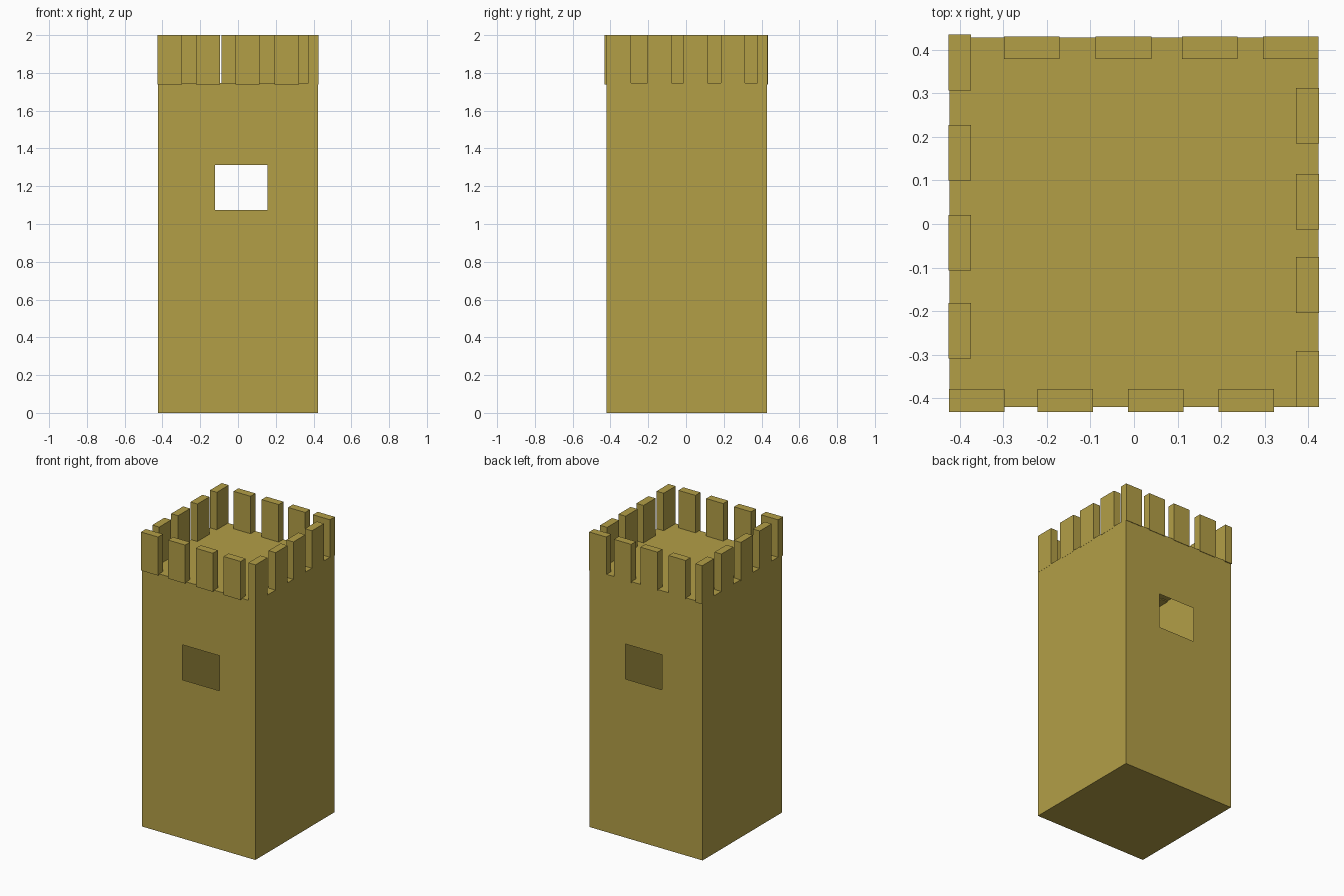
import bpy, bmesh

if "Cube" in bpy.data.objects:
    bpy.data.objects.remove(bpy.data.objects["Cube"])

stone = bpy.data.materials.new("sandstone")
stone.diffuse_color = (0.45, 0.345, 0.062, 1)
stone.use_nodes = True
stone.node_tree.nodes["Principled BSDF"].inputs["Base Color"].default_value = stone.diffuse_color


def finish(name, bm):
    mesh = bpy.data.meshes.new(name)
    bm.to_mesh(mesh)
    bm.free()
    mesh.materials.append(stone)
    obj = bpy.data.objects.new(name, mesh)
    bpy.context.collection.objects.link(obj)
    return obj


def box(name, x0, x1, y0, y1, z0, z1):
    bm = bmesh.new()
    bmesh.ops.create_cube(bm, size=1)
    for v in bm.verts:
        v.co = ((x0 + x1) / 2 + v.co.x * (x1 - x0),
                (y0 + y1) / 2 + v.co.y * (y1 - y0),
                (z0 + z1) / 2 + v.co.z * (z1 - z0))
    return finish(name, bm)


# Tower: hollow thin shell with floor and roof, window openings front and back
X0, X1, Y0, Y1, ROOF = -0.424, 0.424, -0.42, 0.428, 1.746
xs = [X0, -0.121, 0.155, X1]
zs = [0, 1.075, 1.312, ROOF]
bm = bmesh.new()


def quad(*pts):
    bm.faces.new([bm.verts.new(p) for p in pts])


for y in (Y0, Y1):
    for i in range(3):
        for k in range(3):
            if (i, k) != (1, 1):
                a, b, c, d = xs[i], xs[i + 1], zs[k], zs[k + 1]
                pts = [(a, y, c), (b, y, c), (b, y, d), (a, y, d)]
                quad(*(pts if y == Y0 else pts[::-1]))
quad((X1, Y0, 0), (X1, Y1, 0), (X1, Y1, ROOF), (X1, Y0, ROOF))
quad((X0, Y1, 0), (X0, Y0, 0), (X0, Y0, ROOF), (X0, Y1, ROOF))
quad((X0, Y0, ROOF), (X1, Y0, ROOF), (X1, Y1, ROOF), (X0, Y1, ROOF))
quad((X0, Y1, 0), (X1, Y1, 0), (X1, Y0, 0), (X0, Y0, 0))
bmesh.ops.remove_doubles(bm, verts=bm.verts, dist=0.0001)
finish("tower_shell", bm)

# Battlements: four blocks along each side
W, BASE, TOP = 0.128, 1.739, 2.0
for i, x in enumerate((-0.425, -0.222, -0.014, 0.194)):
    box(f"front_battlement_{i + 1}", x, x + W, -0.432, -0.379, BASE, TOP)
for i, x in enumerate((-0.299, -0.088, 0.11, 0.296)):
    box(f"back_battlement_{i + 1}", x, x + W, 0.379, 0.431, BASE, TOP)
for i, y in enumerate((-0.309, -0.107, 0.1, 0.307)):
    box(f"left_battlement_{i + 1}", -0.426, -0.374, y, y + W, BASE, TOP)
for i, y in enumerate((-0.42, -0.204, -0.013, 0.185)):
    box(f"right_battlement_{i + 1}", 0.372, 0.425, y, y + W, BASE, TOP)
